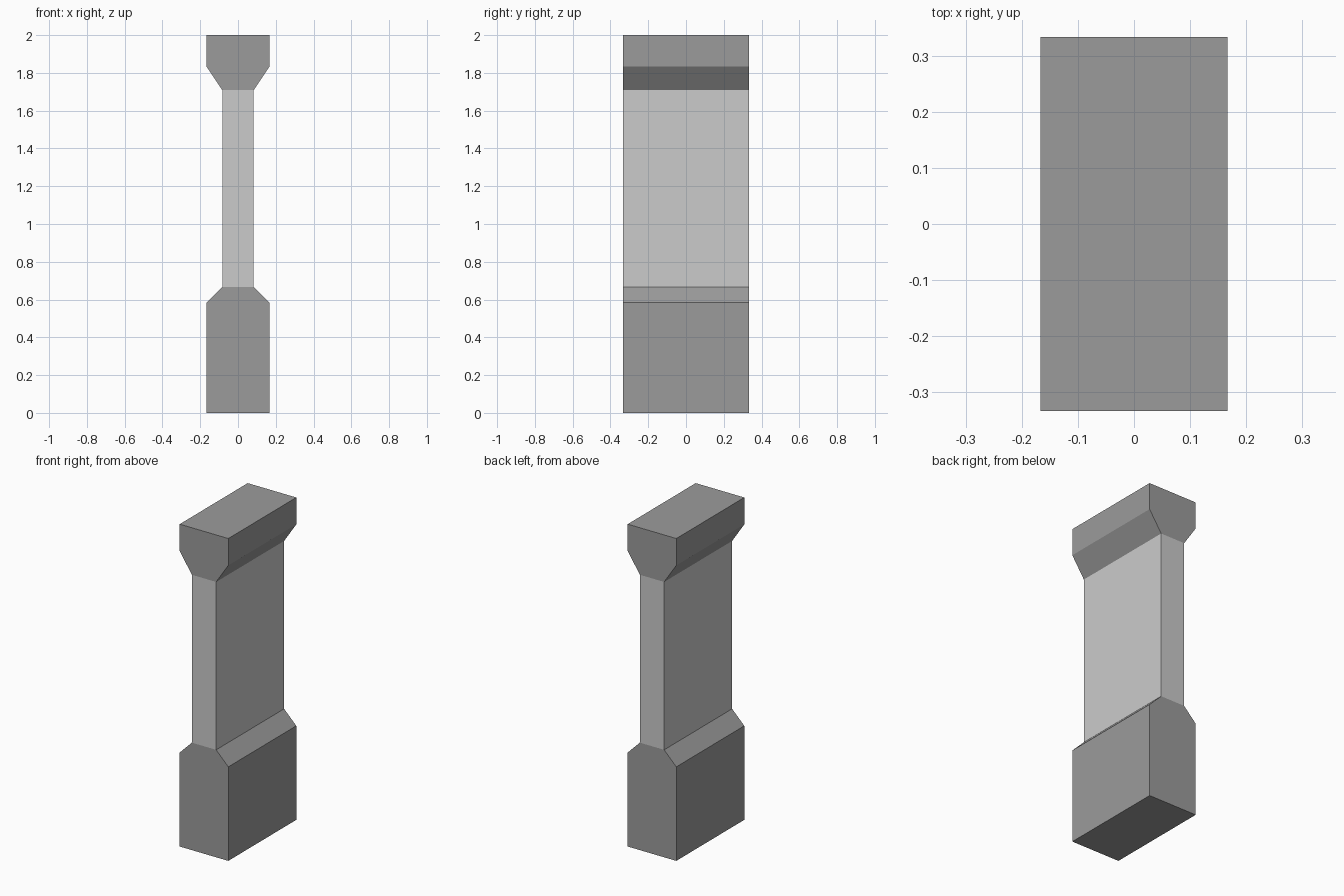
import bpy, bmesh

if "Cube" in bpy.data.objects:
    bpy.data.objects.remove(bpy.data.objects["Cube"])

U = 1 / 24        # the model sits on a regular grid of this step
DEPTH = 16 * U    # all parts share the same depth in y

dark = bpy.data.materials.new("dark_stone")
dark.diffuse_color = (0.33, 0.33, 0.33, 1)
dark.use_nodes = True
dark.node_tree.nodes["Principled BSDF"].inputs["Base Color"].default_value = dark.diffuse_color
light = bpy.data.materials.new("light_stone")
light.diffuse_color = (0.8, 0.8, 0.8, 1)
light.use_nodes = True
light.node_tree.nodes["Principled BSDF"].inputs["Base Color"].default_value = light.diffuse_color


def extruded_part(name, half_profile, material):
    """Mirror (half width, height) points in x and extrude the outline along y."""
    outline = half_profile + [(-x, z) for x, z in reversed(half_profile)]
    bm = bmesh.new()
    verts = [bm.verts.new((x * U, -DEPTH / 2, z * U)) for x, z in outline]
    face = bm.faces.new(verts)
    ext = bmesh.ops.extrude_face_region(bm, geom=[face], use_keep_orig=True)
    moved = [g for g in ext["geom"] if isinstance(g, bmesh.types.BMVert)]
    bmesh.ops.translate(bm, verts=moved, vec=(0, DEPTH, 0))
    bmesh.ops.recalc_face_normals(bm, faces=bm.faces[:])
    mesh = bpy.data.meshes.new(name)
    bm.to_mesh(mesh)
    bm.free()
    mesh.materials.append(material)
    obj = bpy.data.objects.new(name, mesh)
    bpy.context.collection.objects.link(obj)
    return obj


# Tall plinth with a chamfered top
extruded_part("base", [(4, 0), (4, 14), (2, 16)], dark)
# Thin wall between plinth and cap
extruded_part("shaft", [(2, 16), (2, 41)], light)
# Cap flaring out from the shaft
extruded_part("cap", [(2, 41), (4, 44), (4, 48)], dark)
